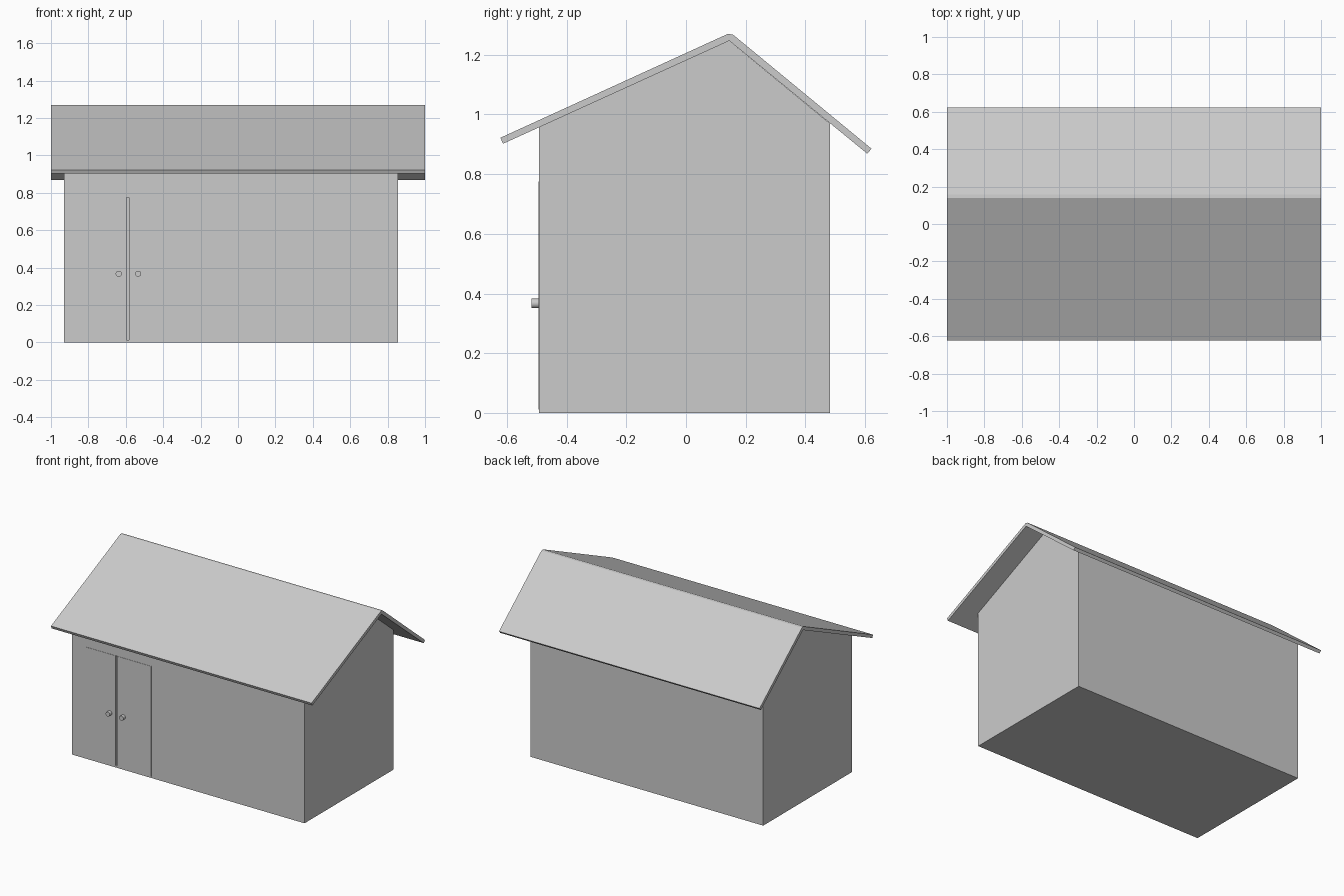
import bpy, bmesh, math

if "Cube" in bpy.data.objects:
    bpy.data.objects.remove(bpy.data.objects["Cube"])


def extrude_profile(name, profile, x0, x1):
    """Extrude a closed (y, z) profile along x."""
    bm = bmesh.new()
    face = bm.faces.new([bm.verts.new((x0, y, z)) for y, z in profile])
    out = bmesh.ops.extrude_face_region(bm, geom=[face])
    moved = [v for v in out["geom"] if isinstance(v, bmesh.types.BMVert)]
    bmesh.ops.translate(bm, verts=moved, vec=(x1 - x0, 0, 0))
    bmesh.ops.recalc_face_normals(bm, faces=bm.faces)
    mesh = bpy.data.meshes.new(name)
    bm.to_mesh(mesh)
    bm.free()
    obj = bpy.data.objects.new(name, mesh)
    bpy.context.collection.objects.link(obj)
    return obj


def box(name, x0, x1, y0, y1, z0, z1):
    return extrude_profile(name, [(y0, z0), (y1, z0), (y1, z1), (y0, z1)], x0, x1)


# House body with an off-centre gable
FRONT, BACK = -0.492, 0.482
walls = extrude_profile("walls", [(FRONT, 0), (BACK, 0), (BACK, 0.97),
                                  (0.145, 1.247), (FRONT, 0.959)], -0.93, 0.855)

# Roof: two thin slopes meeting at a small flat ridge
extrude_profile("roof", [(-0.622, 0.922), (0.14, 1.27), (0.157, 1.268), (0.622, 0.885),
                         (0.607, 0.869), (0.145, 1.247), (-0.613, 0.902)], -1.0, 1.0)

# Groove between the two door leaves
groove = box("groove_cutter", -0.595, -0.583, FRONT - 0.05, FRONT + 0.015, 0.012, 0.775)
groove.hide_render = True
groove.hide_set(True)
cut = walls.modifiers.new("door_groove", "BOOLEAN")
cut.operation = "DIFFERENCE"
cut.solver = "EXACT"
cut.object = groove

# Door leaves, almost flush with the wall, each with a round knob
for side, x0, x1, knob_x in (("left", -0.822, -0.595, -0.638),
                             ("right", -0.583, -0.32, -0.534)):
    box(side + "_door", x0, x1, FRONT - 0.002, FRONT + 0.001, 0.012, 0.775)
    bpy.ops.mesh.primitive_cylinder_add(vertices=24, radius=0.016, depth=0.026,
                                        location=(knob_x, FRONT - 0.012, 0.367),
                                        rotation=(math.pi / 2, 0, 0))
    bpy.context.object.name = side + "_door_knob"
    bpy.ops.object.shade_smooth_by_angle()
